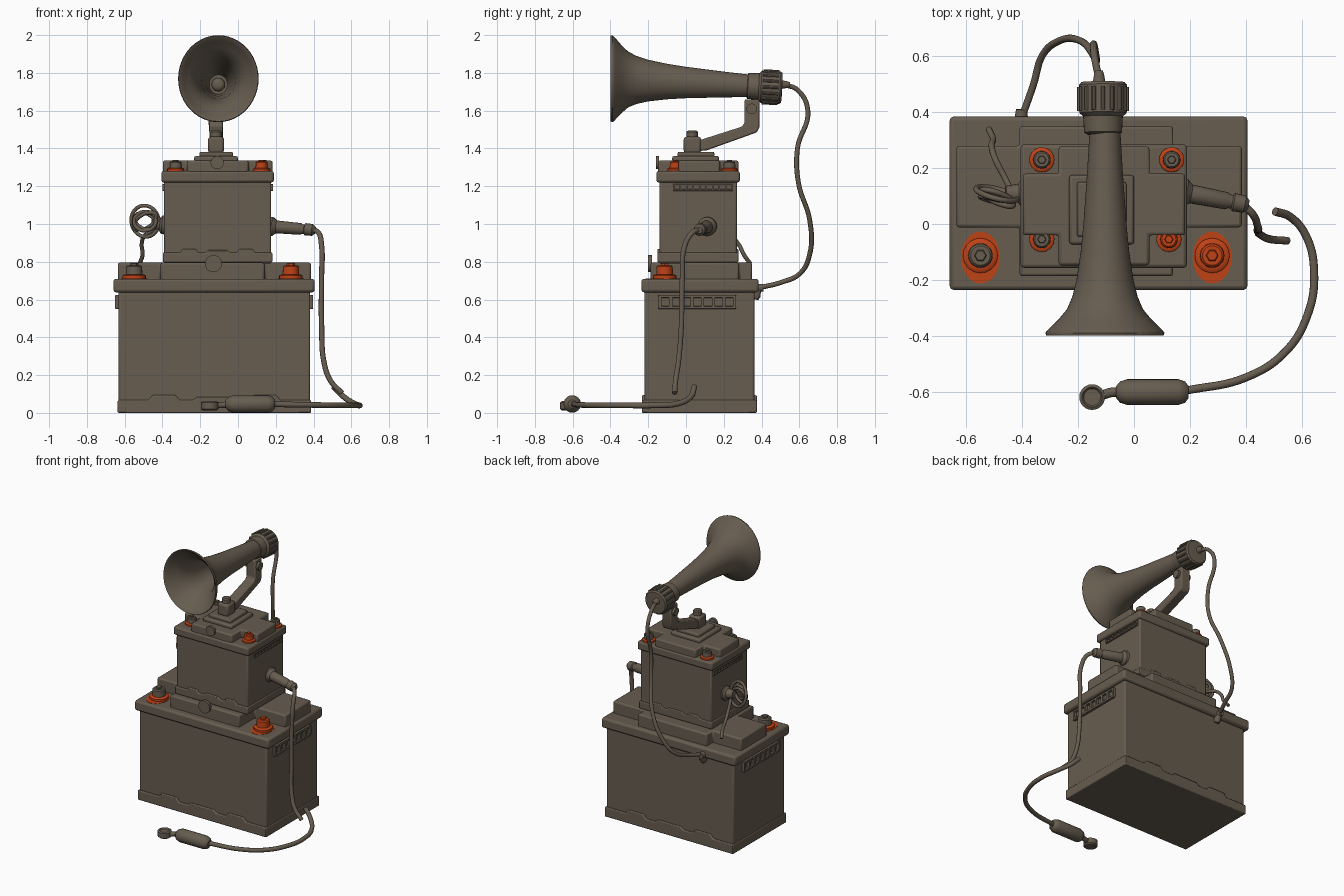
import bpy, bmesh, math
from mathutils import Vector, Matrix

if "Cube" in bpy.data.objects:
    bpy.data.objects.remove(bpy.data.objects["Cube"])


def material(name, rgb):
    m = bpy.data.materials.new(name)
    m.diffuse_color = (*rgb, 1)
    m.use_nodes = True
    m.node_tree.nodes["Principled BSDF"].inputs["Base Color"].default_value = m.diffuse_color
    return m


GREY = material("warm_grey", (0.135, 0.109, 0.080))
ORANGE = material("rust_orange", (0.52, 0.054, 0.008))


def finish(name, bm, mat=GREY, bevel=0, angle=35):
    bmesh.ops.recalc_face_normals(bm, faces=bm.faces)
    me = bpy.data.meshes.new(name)
    bm.to_mesh(me)
    bm.free()
    ob = bpy.data.objects.new(name, me)
    bpy.context.collection.objects.link(ob)
    me.materials.append(mat)
    if bevel:
        b = ob.modifiers.new("bevel", 'BEVEL')
        b.width, b.segments, b.limit_method = bevel, 2, 'ANGLE'
    smooth(ob, angle)
    return ob


def smooth(ob, angle=35):
    bpy.ops.object.select_all(action='DESELECT')
    ob.select_set(True)
    bpy.context.view_layer.objects.active = ob
    bpy.ops.object.shade_smooth_by_angle(angle=math.radians(angle))


def prism(name, pts, axis, lo, hi, mat=GREY, bevel=0.008):
    """Extrude a 2D outline along an axis: 'x' takes (y,z), 'y' takes (x,z), 'z' takes (x,y)."""
    place = {'x': lambda a, b, t: (t, a, b), 'y': lambda a, b, t: (a, t, b),
             'z': lambda a, b, t: (a, b, t)}[axis]
    bm = bmesh.new()
    f = bm.faces.new([bm.verts.new(place(a, b, lo)) for a, b in pts])
    r = bmesh.ops.extrude_face_region(bm, geom=[f])
    vs = [v for v in r['geom'] if isinstance(v, bmesh.types.BMVert)]
    bmesh.ops.translate(bm, verts=vs, vec=place(0, 0, hi - lo))
    return finish(name, bm, mat, bevel)


def box(name, x, y, z, mat=GREY, bevel=0.01):
    pts = [(x[0], y[0]), (x[1], y[0]), (x[1], y[1]), (x[0], y[1])]
    return prism(name, pts, 'z', z[0], z[1], mat, bevel)


def cross(name, xo, yo, xi, yi, z):
    """Cross plateau: wide bar xo by yi joined with deep bar xi by yo."""
    pts = [(xi[0], yo[0]), (xi[1], yo[0]), (xi[1], yi[0]), (xo[1], yi[0]), (xo[1], yi[1]), (xi[1], yi[1]),
           (xi[1], yo[1]), (xi[0], yo[1]), (xi[0], yi[1]), (xo[0], yi[1]), (xo[0], yi[0]), (xi[0], yi[0])]
    return prism(name, pts, 'z', z[0], z[1], bevel=0.01)


def aim(p, d):
    return Matrix.Translation(p) @ Vector(d).to_track_quat('Z', 'Y').to_matrix().to_4x4()


def lathe(name, prof, mtx, mat=GREY, n=32, angle=35):
    """Revolve (radius, height) points about local z, then place with a matrix."""
    bm = bmesh.new()
    rings = [[bm.verts.new(mtx @ Vector((r * math.cos(2 * math.pi * i / n), r * math.sin(2 * math.pi * i / n), h)))
              for i in range(n)] for r, h in prof]
    for a, b in zip(rings, rings[1:]):
        for i in range(n):
            bm.faces.new((a[i], a[(i + 1) % n], b[(i + 1) % n], b[i]))
    bm.faces.new(rings[0])
    bm.faces.new(rings[-1])
    return finish(name, bm, mat, angle=angle)


def tube(name, pts, r, cyclic=False):
    cu = bpy.data.curves.new(name, 'CURVE')
    cu.dimensions, cu.bevel_depth, cu.bevel_resolution = '3D', r, 3
    cu.use_fill_caps, cu.resolution_u = True, 8
    sp = cu.splines.new('BEZIER')
    sp.bezier_points.add(len(pts) - 1)
    sp.use_cyclic_u = cyclic
    for bp, p in zip(sp.bezier_points, pts):
        bp.co = p
        bp.handle_left_type = bp.handle_right_type = 'AUTO'
    ob = bpy.data.objects.new(name, cu)
    bpy.context.collection.objects.link(ob)
    cu.materials.append(GREY)
    bpy.ops.object.select_all(action='DESELECT')
    ob.select_set(True)
    bpy.context.view_layer.objects.active = ob
    bpy.ops.object.convert(target='MESH')
    smooth(bpy.context.object, 50)


def vent(name, x, y, z, n, rail):
    """Row of pockets on a side wall, framed by rails and dividers."""
    box(name + "_top_rail", x, y, (z[1] - rail, z[1]), bevel=0.003)
    box(name + "_bottom_rail", x, y, (z[0], z[0] + rail), bevel=0.003)
    step = (y[1] - y[0] - rail) / n
    for i in range(n + 1):
        y0 = y[0] + i * step
        box(f"{name}_divider_{i}", x, (y0, y0 + rail), (z[0] + rail / 2, z[1] - rail / 2), bevel=0)


def foot(name, x, y, z, h):
    """Bottom flange with a stepped, notched top edge."""
    w = x[1] - x[0]
    edge = [(1, .8), (.84, .8), (.82, 1.1), (.70, 1.1), (.68, .8), (.61, .8), (.59, 1), (.41, 1),
            (.39, .8), (.32, .8), (.30, 1.1), (.18, 1.1), (.16, .8), (0, .8)]
    pts = [(x[0], z), (x[1], z)] + [(x[0] + a * w, z + b * h) for a, b in edge]
    prism(name, pts, 'y', y[0], y[1], bevel=0.006)


# large lower battery
box("lower_case", (-0.632, 0.382), (-0.22, 0.362), (0.005, 0.65))
foot("lower_case_foot", (-0.637, 0.387), (-0.234, 0.375), 0, 0.085)
box("lower_lid", (-0.66, 0.406), (-0.236, 0.385), (0.638, 0.71), bevel=0.014)
cross("lower_lid_plateau", (-0.636, 0.386), (-0.187, 0.35), (-0.41, 0.14), (-0.012, 0.28), (0.70, 0.795))
for tag, x in (("right", (0.375, 0.398)), ("left", (-0.65, -0.625))):
    vent("lower_vent_" + tag, x, (-0.145, 0.265), (0.55, 0.625), 7, 0.016)
lathe("lower_front_latch", [(0.045, 0), (0.045, 0.02)], aim((-0.13, -0.18, 0.79), (0, -1, 0)), n=20)

# small upper battery
box("upper_case", (-0.391, 0.176), (-0.14, 0.27), (0.79, 1.23))
foot("upper_case_foot", (-0.397, 0.182), (-0.152, 0.277), 0.797, 0.065)
box("upper_lid", (-0.406, 0.19), (-0.157, 0.285), (1.22, 1.28), bevel=0.012)
cross("upper_lid_plateau", (-0.398, 0.183), (-0.148, 0.278), (-0.27, 0.055), (-0.04, 0.18), (1.27, 1.336))
for tag, x in (("right", (0.17, 0.185)), ("left", (-0.40, -0.385))):
    vent("upper_vent_" + tag, x, (-0.07, 0.25), (1.175, 1.212), 9, 0.009)
lathe("upper_front_latch", [(0.035, 0), (0.035, 0.018)], aim((-0.11, -0.142, 1.325), (0, -1, 0)), n=20)


# terminals: rusty base with a post, and rust stains round the large ones
def terminal(name, x, y, z, s, post_mat):
    up = Matrix.Translation((x, y, z)) @ Matrix.Scale(s, 4)
    lathe(name + "_base", [(0.068, -0.01), (0.068, 0.02), (0.060, 0.026), (0.048, 0.028)], up, ORANGE, n=20)
    lathe(name + "_post", [(0.048, 0.02), (0.046, 0.072), (0.038, 0.08)], up, post_mat, n=20)
    lathe(name + "_bolt", [(0.024, 0.07), (0.024, 0.09), (0.02, 0.093)], up, post_mat, n=6)


terminal("lower_left_terminal", -0.55, -0.113, 0.708, 0.92, GREY)
terminal("lower_right_terminal", 0.28, -0.113, 0.708, 0.92, ORANGE)
for x in (-0.55, 0.28):
    lathe("rust_stain", [(0.07, 0), (0.07, 0.004)],
          Matrix.Translation((x, -0.12, 0.708)) @ Matrix.Diagonal((1, 1.33, 1, 1)), ORANGE, n=24)
for tag, x, y, m in (("front_left", -0.33, -0.055, GREY), ("front_right", 0.125, -0.055, ORANGE),
                     ("back_left", -0.33, 0.23, GREY), ("back_right", 0.135, 0.23, GREY)):
    terminal("upper_terminal_" + tag, x, y, 1.278, 0.66, m)

# horn bracket
box("mount_plate", (-0.232, 0.0), (-0.073, 0.175), (1.33, 1.36))
box("mount_step", (-0.205, -0.027), (-0.045, 0.15), (1.355, 1.382), bevel=0.008)
box("mount_post", (-0.158, -0.074), (-0.012, 0.08), (1.375, 1.462), bevel=0.014)
lathe("mount_bolt", [(0.03, 0), (0.03, 0.028), (0.022, 0.035)], Matrix.Translation((-0.116, 0.033, 1.46)), n=12)
prism("horn_arm", [(0.05, 1.385), (0.11, 1.39), (0.375, 1.485), (0.388, 1.51), (0.388, 1.66), (0.31, 1.66),
                   (0.31, 1.535), (0.295, 1.515), (0.06, 1.44)], 'x', -0.152, -0.08)
lathe("arm_pivot", [(0.028, 0), (0.028, 0.105)], aim((-0.168, 0.348, 1.61), (1, 0, 0)), n=16)

# hollow horn: outside profile then inside, sheared so the mouth stays upright
shear = Matrix(((1, 0, 0, -0.104), (0, 0, 1, 0), (0, 1.08, -0.052, 1.749), (0, 0, 0, 1)))
lathe("horn", [(0.053, 0.36), (0.056, 0.32), (0.063, 0.2), (0.077, 0), (0.087, -0.1), (0.102, -0.2),
               (0.117, -0.26), (0.136, -0.305), (0.165, -0.34), (0.196, -0.37), (0.208, -0.382),
               (0.213, -0.39), (0.210, -0.400), (0.202, -0.396), (0.185, -0.37), (0.155, -0.34),
               (0.126, -0.305), (0.107, -0.26), (0.09, -0.2), (0.066, 0), (0.048, 0.2)], shear, n=48, angle=50)
lathe("horn_throat", [(0.036, 0), (0.036, 0.04), (0.028, 0.052), (0.015, 0.058)],
      aim((-0.104, 0.21, 1.738), (0, -1, 0)), n=20)

# ribbed driver at the back of the horn
back = aim((-0.111, 0.32, 1.731), (0, 1, -0.055))
lathe("driver", [(0.056, 0), (0.068, 0.008), (0.071, 0.065), (0.085, 0.078), (0.086, 0.178), (0.078, 0.188),
                 (0.04, 0.19)], back, n=32)
for i in range(16):
    a = i * math.pi / 8
    lathe("driver_rib", [(0.008, 0.085), (0.008, 0.17)],
          back @ Matrix.Translation((0.085 * math.cos(a), 0.085 * math.sin(a), 0)), n=8)
lathe("driver_cable_boot", [(0.024, 0), (0.018, 0.035), (0.013, 0.05)], aim((-0.125, 0.5, 1.738), (0, 1, 0)), n=16)

# cable from the driver down to the back of the lower battery
tube("back_cable", [(-0.125, 0.52, 1.738), (-0.14, 0.59, 1.71), (-0.145, 0.645, 1.6), (-0.135, 0.59, 1.4),
                    (-0.14, 0.595, 1.22), (-0.19, 0.655, 1.02), (-0.27, 0.655, 0.84), (-0.33, 0.60, 0.735),
                    (-0.36, 0.5, 0.69), (-0.395, 0.40, 0.665)], 0.013)
lathe("back_cable_plug", [(0.02, 0), (0.024, 0.05), (0.016, 0.065)], aim((-0.402, 0.38, 0.665), (0.1, -0.2, -1)), n=14)
lathe("back_cable_clip", [(0.026, 0), (0.02, 0.05)], aim((-0.405, 0.36, 0.66), (0.05, 1, 0.05)), n=14)

# right side socket and hanging cable
side = aim((0.165, 0.115, 0.988), (0.235, -0.045, -0.02))
lathe("right_socket", [(0.05, 0), (0.05, 0.02), (0.04, 0.032), (0.034, 0.04), (0.031, 0.17), (0.025, 0.18),
                       (0.025, 0.19), (0.033, 0.195), (0.031, 0.235), (0.018, 0.25)], side, n=20)
tube("hanging_cable", [(0.39, 0.07, 0.97), (0.425, 0.035, 0.955), (0.442, -0.005, 0.89), (0.442, -0.02, 0.7),
                       (0.443, -0.025, 0.45), (0.455, -0.04, 0.27), (0.49, -0.055, 0.17),
                       (0.55, -0.06, 0.105)], 0.014)

# cable lying on the ground with a grip and end cap
tube("ground_cable", [(0.505, 0.045, 0.14), (0.56, 0.025, 0.085), (0.615, -0.04, 0.05), (0.645, -0.17, 0.04),
                      (0.62, -0.33, 0.04), (0.54, -0.46, 0.04), (0.40, -0.55, 0.042), (0.18, -0.598, 0.046)], 0.015)
grip = aim((0.195, -0.602, 0.047), (-1, 0, 0))
lathe("grip", [(0.022, 0), (0.038, 0.012), (0.046, 0.035), (0.046, 0.22), (0.038, 0.245), (0.02, 0.26)], grip, n=24)
tube("grip_neck", [(-0.05, -0.602, 0.045), (-0.08, -0.603, 0.042), (-0.12, -0.615, 0.04)], 0.017)
lathe("end_cap", [(0.036, 0), (0.046, 0.008), (0.046, 0.044), (0.036, 0.05), (0.03, 0.042)],
      Matrix.Translation((-0.15, -0.62, 0.012)), n=24)

# left side plug, wire coil and loose tail
lathe("left_plug", [(0.05, 0), (0.05, 0.018), (0.034, 0.03), (0.026, 0.075)],
      aim((-0.385, 0.11, 0.995), (-1, 0, 0.1)), n=20)
for k, (a, b, tilt) in enumerate(((0.075, 0.084, 0.2), (0.062, 0.04, -0.3), (0.036, 0.072, 0.35), (0.05, 0.06, -0.1))):
    m = Matrix.Translation((-0.492, 0.108 - 0.008 * k, 1.015)) @ Matrix.Rotation(-0.25, 4, 'Z') \
        @ Matrix.Rotation(tilt, 4, 'X') @ Matrix.Rotation(0.5 * k, 4, 'Y')
    tube(f"wire_coil_{k}", [m @ Vector((a * math.cos(t * math.pi / 4), 0, b * math.sin(t * math.pi / 4)))
                            for t in range(8)], 0.010, True)
tube("coil_tail", [(-0.44, 0.12, 0.965), (-0.465, 0.17, 0.95), (-0.498, 0.235, 0.935), (-0.51, 0.28, 0.89),
                   (-0.505, 0.305, 0.84), (-0.52, 0.34, 0.79)], 0.011)
